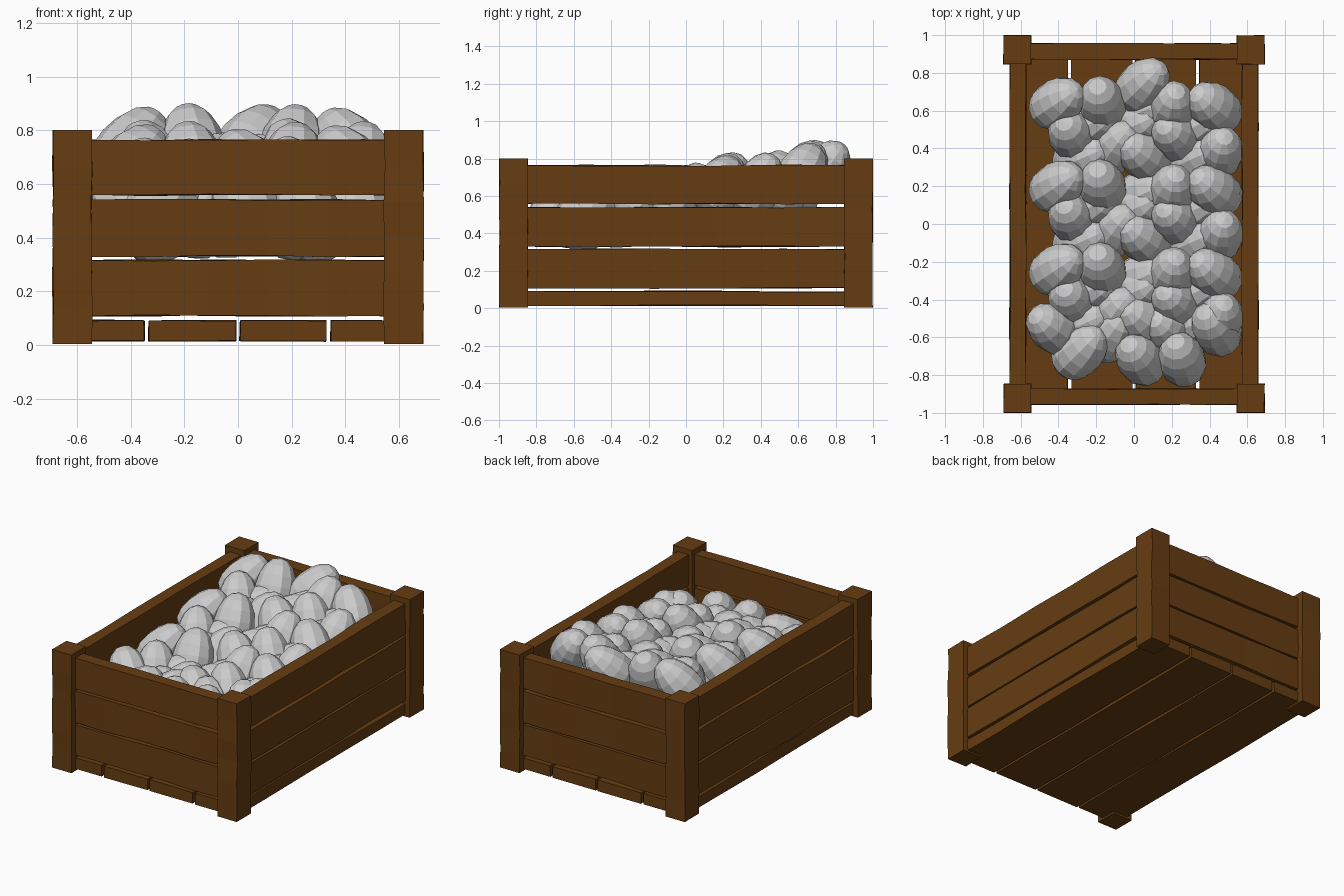
import bpy, bmesh, math, random
from mathutils import Vector

if "Cube" in bpy.data.objects:
    bpy.data.objects.remove(bpy.data.objects["Cube"])

random.seed(4)
wood = bpy.data.materials.new("wood")
wood.diffuse_color = (0.133, 0.046, 0.006, 1)
wood.use_nodes = True
wood.node_tree.nodes["Principled BSDF"].inputs["Base Color"].default_value = wood.diffuse_color


def board(name, lo, hi, axis, cuts=4, wobble=0.004):
    """Rough sawn board: a box cut along its length, each section slightly off."""
    lo, hi = Vector(lo), Vector(hi)
    bm = bmesh.new()
    bmesh.ops.create_cube(bm, size=1)
    along = [e for e in bm.edges
             if abs(e.verts[0].co[axis] - e.verts[1].co[axis]) > 0.5]
    bmesh.ops.subdivide_edges(bm, edges=along, cuts=cuts, use_grid_fill=True)
    for v in bm.verts:
        end = abs(v.co[axis]) > 0.49
        for i in range(3):
            v.co[i] = lo[i] + (v.co[i] + 0.5) * (hi[i] - lo[i])
            if i != axis:
                v.co[i] += random.uniform(-wobble, wobble) * (0.5 if end else 1)
    me = bpy.data.meshes.new(name)
    bm.to_mesh(me)
    bm.free()
    me.materials.append(wood)
    ob = bpy.data.objects.new(name, me)
    bpy.context.collection.objects.link(ob)
    return ob


# Corner posts
for sx in (-1, 1):
    for sy in (-1, 1):
        x, y = sorted((sx * 0.545, sx * 0.69)), sorted((sy * 0.847, sy * 0.998))
        board("corner_post", (x[0], y[0], 0.003), (x[1], y[1], 0.8), 2, 5, 0.003)

# Side and end slats, three rows
for z0, z1 in ((0.108, 0.315), (0.33, 0.54), (0.558, 0.765)):
    for s in (-1, 1):
        x = sorted((s * 0.572, s * 0.658))
        board("side_slat", (x[0], -0.86, z0), (x[1], 0.86, z1), 1)
        y = sorted((s * 0.872, s * 0.956))
        board("end_slat", (-0.56, y[0], z0), (0.56, y[1], z1), 0)

# Floor boards
for x0, x1 in ((-0.655, -0.35), (-0.332, -0.008), (0.008, 0.328), (0.346, 0.655)):
    board("floor_board", (x0, -0.955, 0.015), (x1, 0.955, 0.09), 1, 4, 0.004)

# Plump potato with blunt ends, a little narrower at its upper tip
bm = bmesh.new()
bmesh.ops.create_uvsphere(bm, u_segments=11, v_segments=8, radius=1)
for v in bm.verts:
    z = v.co.z
    width = 0.127 * (1 - 0.12 * z) * (1 + 0.12 * z * z)
    v.co = (v.co.x * width, v.co.y * width, z * 0.185)
potato_mesh = bpy.data.meshes.new("potato")
bm.to_mesh(potato_mesh)
bm.free()


def potato(x, y, dx, dy, drop=0.0):
    """Potato centred at x, y whose tip leans towards dx, dy on the sloping heap."""
    ob = bpy.data.objects.new("potato", potato_mesh)
    bpy.context.collection.objects.link(ob)
    ob.location = (x, y, 0.632 + 0.15 * y - drop)
    ob.rotation_mode = 'QUATERNION'
    ob.rotation_quaternion = Vector((dx, dy, 1)).to_track_quat('Z', 'Y')


# Heap: one cluster repeated down the crate: x, y, lean x, lean y, drop
cluster = [
    (-0.40, 0.645, 0.75, 0.50, 0.00),
    (-0.17, 0.645, -0.15, 0.55, 0.00),
    (-0.33, 0.475, -0.25, 0.40, 0.04),
    (0.20, 0.62, 0.15, 0.55, 0.00),
    (0.42, 0.62, -0.70, 0.55, 0.00),
    (0.22, 0.465, -0.40, 0.35, 0.03),
    (0.455, 0.385, 0.15, 0.50, 0.03),
    (0.05, 0.365, -0.75, 0.55, 0.04),
    (-0.10, 0.41, 0.55, 0.75, 0.06),
]
for row in range(3):
    for x, y, dx, dy, drop in cluster:
        potato(x, y - 0.44 * row, dx, dy, drop)
    # Deeper potatoes closing the gaps
    for x, y in ((-0.23, 0.53), (0.0, 0.52), (0.33, 0.52),
                 (-0.27, 0.35), (0.32, 0.35), (0.05, 0.60)):
        potato(x, y - 0.44 * row, 0.9, 0.4, 0.09)

# Loose potatoes at both ends of the heap
for p in ((0.05, 0.74, 0.75, 0.75, 0.0), (-0.43, -0.55, -0.7, 0.5, 0.02),
          (-0.28, -0.67, 0.9, 0.9, 0.02), (0.03, -0.71, -0.4, 0.5, 0.02),
          (0.25, -0.71, -0.2, 0.6, 0.02), (0.43, -0.55, -0.4, 0.6, 0.02),
          (-0.12, -0.58, 0.6, 0.8, 0.06), (0.18, -0.56, -0.5, 0.4, 0.06)):
    potato(*p)
